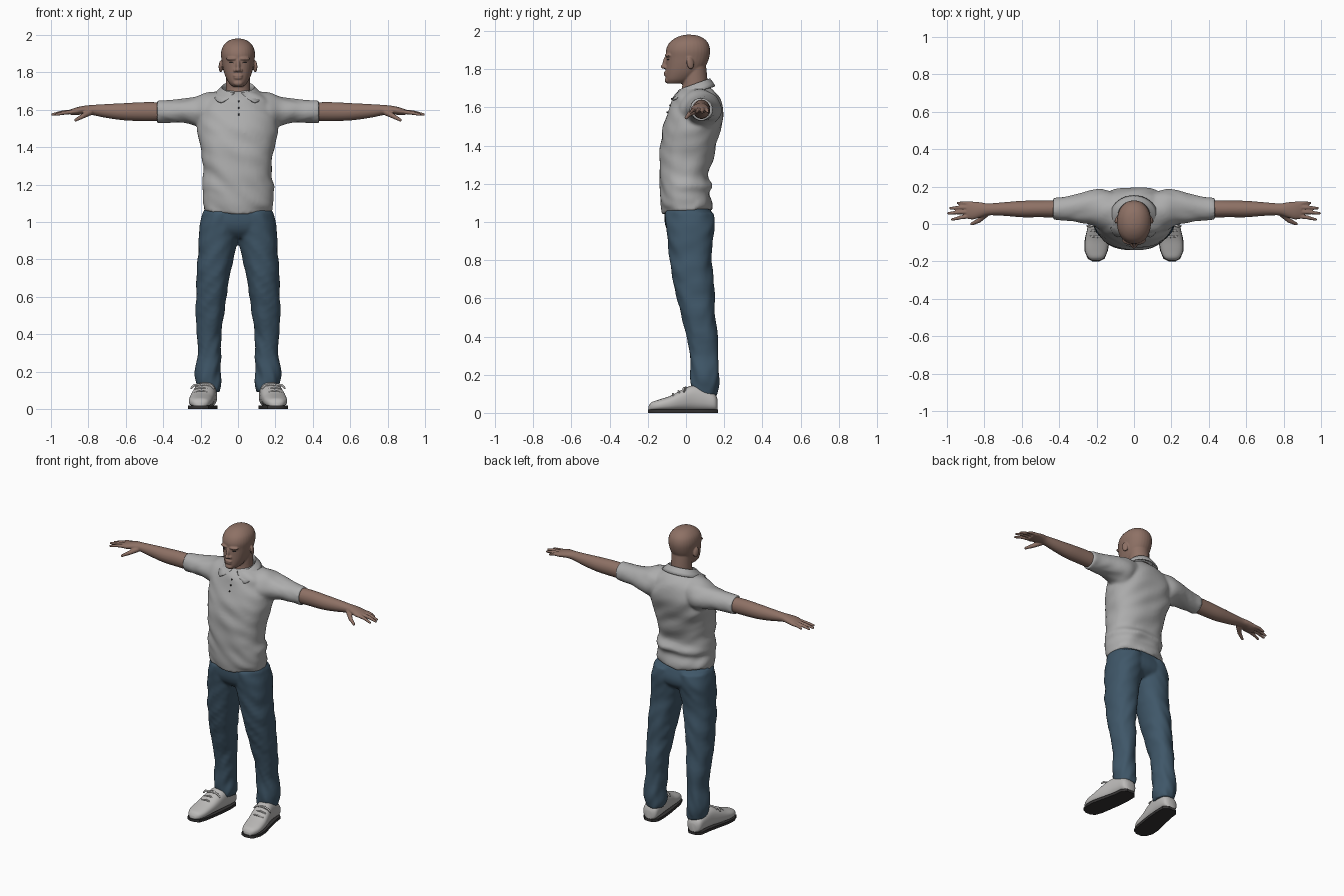
import bpy, bmesh, math
from mathutils import Vector, Matrix, noise


def material(name, rgb):
    m = bpy.data.materials.new(name)
    m.diffuse_color = (*rgb, 1)
    return m


SKIN = material("skin", (0.27, 0.165, 0.13))
SHIRT = material("shirt_grey", (0.42, 0.42, 0.42))
DENIM = material("denim_blue", (0.05, 0.095, 0.14))
SHOE = material("shoe_grey", (0.50, 0.49, 0.48))
DARK = material("sole_dark", (0.035, 0.033, 0.033))


def loft(bm, secs, axis="z", n=32, power=2.0, steps=4, fold=0.0):
    """Closed tube through sections (t, u_min, u_max, v_min, v_max)."""
    rows = []
    for i in range(len(secs) - 1):
        p = [Vector(secs[min(max(i + k, 0), len(secs) - 1)]) for k in (-1, 0, 1, 2)]
        for s in range(steps):
            f = s / steps
            m1, m2 = (p[2] - p[0]) / 2, (p[3] - p[1]) / 2
            rows.append(p[1] * (2*f**3 - 3*f*f + 1) + m1 * (f**3 - 2*f*f + f)
                        + p[2] * (3*f*f - 2*f**3) + m2 * (f**3 - f*f))
    rows.append(Vector(secs[-1]))
    rings = []
    for t, u0, u1, v0, v1 in rows:
        ring = []
        for k in range(n):
            a = math.tau * k / n
            c, s = math.cos(a), math.sin(a)
            u = (u0 + u1) / 2 + (u1 - u0) / 2 * math.copysign(abs(c) ** (2 / power), c)
            v = (v0 + v1) / 2 + (v1 - v0) / 2 * math.copysign(abs(s) ** (2 / power), s)
            d = fold * noise.noise(Vector((c * 1.3, s * 1.3, t * 14 + c * 1.5)))
            u, v = u + d * c, v + d * s
            ring.append(bm.verts.new({"z": (u, v, t), "x": (t, u, v), "y": (u, t, v)}[axis]))
        rings.append(ring)
    faces = [bm.faces.new(rings[0]), bm.faces.new(rings[-1])]
    for a, b in zip(rings, rings[1:]):
        faces += [bm.faces.new((a[k], a[(k+1) % n], b[(k+1) % n], b[k])) for k in range(n)]
    bmesh.ops.recalc_face_normals(bm, faces=faces)


def ball(bm, loc, size, tilt=(0, 0, 0)):
    rot = Matrix.Rotation(tilt[0], 4, "X") @ Matrix.Rotation(tilt[1], 4, "Y") @ Matrix.Rotation(tilt[2], 4, "Z")
    bmesh.ops.create_uvsphere(bm, u_segments=20, v_segments=12, radius=1,
                              matrix=Matrix.Translation(loc) @ rot @ Matrix.Diagonal((*size, 1)))


def limb(bm, points):
    """Round tapered chain through (x, y, z, radius)."""
    for a, b in zip(points, points[1:]):
        va, vb = Vector(a[:3]), Vector(b[:3])
        d = vb - va
        m = Matrix.Translation((va + vb) / 2) @ d.to_track_quat("Z", "Y").to_matrix().to_4x4()
        bmesh.ops.create_cone(bm, cap_ends=True, segments=14, radius1=a[3], radius2=b[3], depth=d.length, matrix=m)
        ball(bm, vb, (b[3],) * 3)


def mirror_x(bm):
    geo = bmesh.ops.duplicate(bm, geom=bm.verts[:] + bm.edges[:] + bm.faces[:])["geom"]
    bmesh.ops.scale(bm, vec=(-1, 1, 1), verts=[g for g in geo if isinstance(g, bmesh.types.BMVert)])
    bmesh.ops.reverse_faces(bm, faces=[g for g in geo if isinstance(g, bmesh.types.BMFace)])


def finish(bm, name, mats, voxel=0, smooth=0, angle=50):
    me = bpy.data.meshes.new(name)
    bm.to_mesh(me)
    bm.free()
    ob = bpy.data.objects.new(name, me)
    bpy.context.collection.objects.link(ob)
    for m in mats:
        me.materials.append(m)
    if voxel:
        r = ob.modifiers.new("blend", "REMESH")
        r.mode, r.voxel_size, r.use_smooth_shade = "VOXEL", voxel, True
        s = ob.modifiers.new("soften", "SMOOTH")
        s.factor, s.iterations = 0.5, smooth
    else:
        bpy.context.view_layer.objects.active = ob
        ob.select_set(True)
        bpy.ops.object.shade_smooth_by_angle(angle=math.radians(angle))
        ob.select_set(False)
    return ob


# Shirt: sleeves mirrored, then blended with the torso
bm = bmesh.new()
loft(bm, [(0.10, -0.04, 0.17, 1.50, 1.70), (0.17, -0.035, 0.185, 1.49, 1.69),
          (0.23, -0.005, 0.18, 1.515, 1.67), (0.30, 0.01, 0.165, 1.53, 1.66),
          (0.38, 0.018, 0.145, 1.53, 1.65), (0.432, 0.02, 0.14, 1.53, 1.648)], "x", fold=0.006)
mirror_x(bm)
loft(bm, [(1.04, -0.185, 0.185, -0.118, 0.132), (1.10, -0.187, 0.190, -0.130, 0.135),
          (1.15, -0.180, 0.188, -0.137, 0.125), (1.19, -0.192, 0.195, -0.138, 0.142),
          (1.24, -0.188, 0.180, -0.138, 0.120), (1.32, -0.190, 0.185, -0.138, 0.135),
          (1.40, -0.202, 0.198, -0.134, 0.158), (1.48, -0.215, 0.212, -0.122, 0.183),
          (1.55, -0.215, 0.215, -0.100, 0.193), (1.61, -0.200, 0.200, -0.078, 0.186),
          (1.66, -0.165, 0.165, -0.062, 0.170), (1.695, -0.11, 0.11, -0.03, 0.14),
          (1.705, -0.08, 0.08, 0.0, 0.12)], power=2.3, n=48, fold=0.012)
for v in bm.verts:  # hem dips at the front centre
    if v.co.z < 1.08:
        v.co.z += 0.018 * min(1, (v.co.x / 0.17) ** 2) + (0.02 if v.co.y > 0.05 else 0)
finish(bm, "shirt", [SHIRT], 0.009, 4)

# Collar: folded band, open at the front, with pointed wings
bm = bmesh.new()
rows = []
for k in range(33):
    t = -1 + 2 * k / 32
    a = math.radians(-90 + 180) + t * math.radians(166)
    c, s = math.cos(a), math.sin(a)
    wing = max(0, abs(t) - 0.62) / 0.38
    tilt = 0.03 * s
    rows.append([bm.verts.new(p) for p in (
        (0.076 * c, 0.042 + 0.074 * s, 1.685 + tilt),
        (0.088 * c, 0.042 + 0.084 * s, 1.718 + tilt),
        (0.108 * c + 0.02 * wing * math.copysign(1, c), 0.042 + 0.098 * s, 1.697 + tilt - 0.01 * wing),
        (0.125 * c + 0.06 * wing * math.copysign(1, c), 0.042 + (0.108 + 0.006 * wing) * s,
         1.680 + tilt - 0.012 * wing))])
for a, b in zip(rows, rows[1:]):
    for i in range(3):
        bm.faces.new((a[i], a[i+1], b[i+1], b[i]))
bmesh.ops.recalc_face_normals(bm, faces=bm.faces[:])
ob = finish(bm, "collar", [SHIRT])
sol = ob.modifiers.new("cloth", "SOLIDIFY")
sol.thickness, sol.offset = 0.009, 0

# Neck opening slit and buttons down the chest
bm = bmesh.new()
for z, y in ((1.645, -0.074), (1.61, -0.083), (1.575, -0.097)):
    ball(bm, (0.004, y, z), (0.005, 0.005, 0.005))
finish(bm, "buttons", [DARK])

# Trousers: two legs and hips, blended
bm = bmesh.new()
loft(bm, [(0.09, 0.100, 0.212, 0.035, 0.165), (0.14, 0.092, 0.225, 0.026, 0.172),
          (0.20, 0.092, 0.228, 0.024, 0.172), (0.30, 0.092, 0.218, 0.018, 0.168),
          (0.42, 0.084, 0.222, 0.000, 0.163), (0.55, 0.068, 0.225, -0.035, 0.152),
          (0.68, 0.048, 0.222, -0.066, 0.145), (0.80, 0.024, 0.217, -0.084, 0.138),
          (0.90, 0.002, 0.212, -0.096, 0.142), (0.98, -0.01, 0.203, -0.105, 0.152),
          (1.05, -0.01, 0.190, -0.105, 0.140)], power=2.2, fold=0.009)
mirror_x(bm)
loft(bm, [(0.915, -0.10, 0.10, -0.06, 0.10), (0.95, -0.19, 0.19, -0.095, 0.140),
          (1.00, -0.200, 0.200, -0.112, 0.150), (1.07, -0.180, 0.180, -0.112, 0.128)], power=2.4)
finish(bm, "trousers", [DENIM], 0.009, 4)

# Arms and hands
bm = bmesh.new()
loft(bm, [(0.40, 0.034, 0.128, 1.540, 1.640), (0.50, 0.036, 0.126, 1.540, 1.641),
          (0.60, 0.036, 0.124, 1.543, 1.636), (0.70, 0.044, 0.116, 1.556, 1.631),
          (0.78, 0.046, 0.110, 1.572, 1.626), (0.82, 0.036, 0.116, 1.576, 1.622),
          (0.86, 0.024, 0.120, 1.572, 1.614), (0.895, 0.028, 0.120, 1.572, 1.602)], "x", 24)
for pts in ([(0.87, 0.109, 1.590, .012), (0.91, 0.112, 1.588, .0095), (0.942, 0.112, 1.577, .007)],
            [(0.87, 0.089, 1.592, .013), (0.935, 0.088, 1.587, .0100), (0.982, 0.084, 1.574, .0075)],
            [(0.87, 0.067, 1.592, .013), (0.94, 0.062, 1.586, .0105), (0.992, 0.057, 1.575, .0075)],
            [(0.87, 0.044, 1.590, .013), (0.93, 0.034, 1.584, .0100), (0.972, 0.024, 1.574, .0075)],
            [(0.79, 0.056, 1.588, .018), (0.83, 0.018, 1.566, .0130), (0.868, 0.0, 1.545, .0085)]):
    limb(bm, pts)
mirror_x(bm)
finish(bm, "arms_and_hands", [SKIN], 0.0045, 3)

# Head, neck and face features
bm = bmesh.new()
loft(bm, [(1.725, -0.030, 0.030, -0.098, 0.00), (1.745, -0.050, 0.050, -0.106, 0.03),
          (1.78, -0.068, 0.068, -0.107, 0.075), (1.82, -0.080, 0.080, -0.105, 0.105),
          (1.86, -0.087, 0.087, -0.104, 0.121), (1.90, -0.091, 0.091, -0.105, 0.126),
          (1.935, -0.083, 0.083, -0.090, 0.117), (1.96, -0.063, 0.063, -0.062, 0.095),
          (1.975, -0.038, 0.038, -0.030, 0.065), (1.981, -0.010, 0.010, 0.0, 0.03)], power=2.15)
loft(bm, [(1.65, -0.075, 0.075, -0.045, 0.12), (1.70, -0.066, 0.066, -0.022, 0.114),
          (1.75, -0.064, 0.064, -0.018, 0.112), (1.82, -0.064, 0.064, -0.01, 0.105)])
ball(bm, (0, -0.108, 1.838), (0.011, 0.014, 0.036), (-0.25, 0, 0))     # nose bridge
ball(bm, (0, -0.117, 1.814), (0.014, 0.015, 0.012))                     # nose tip
ball(bm, (0, -0.106, 1.783), (0.027, 0.011, 0.006))                     # upper lip
ball(bm, (0, -0.105, 1.770), (0.023, 0.011, 0.007))                     # lower lip
ball(bm, (0, -0.098, 1.742), (0.025, 0.014, 0.015))                     # chin
for s in (-1, 1):
    ball(bm, (s * 0.016, -0.106, 1.810), (0.009, 0.011, 0.009))         # nostril
    ball(bm, (s * 0.036, -0.096, 1.873), (0.030, 0.013, 0.009), (0, 0, s * 0.3))   # brow
    ball(bm, (s * 0.092, 0.022, 1.832), (0.010, 0.020, 0.033), (0.2, 0, s * 0.35))  # ear
finish(bm, "head", [SKIN], 0.0045, 3)

# Eye slits
bm = bmesh.new()
for s in (-1, 1):
    ball(bm, (s * 0.036, -0.0945, 1.852), (0.014, 0.004, 0.003), (0, 0, s * 0.35))
finish(bm, "eyes", [DARK])

# Shoes: uppers, laces, soles
bm = bmesh.new()
loft(bm, [(-0.196, 0.185, 0.222, 0.012, 0.035), (-0.18, 0.160, 0.245, 0.010, 0.056),
          (-0.14, 0.142, 0.262, 0.010, 0.070), (-0.08, 0.132, 0.260, 0.010, 0.090),
          (-0.02, 0.122, 0.248, 0.010, 0.122), (0.04, 0.116, 0.232, 0.010, 0.145),
          (0.10, 0.112, 0.222, 0.010, 0.130), (0.15, 0.116, 0.214, 0.010, 0.100),
          (0.166, 0.140, 0.190, 0.012, 0.070)], "y", 28, 2.5)
mirror_x(bm)
finish(bm, "shoes", [SHOE])

bm = bmesh.new()
for y, z in ((-0.065, 0.099), (-0.035, 0.115), (-0.005, 0.131)):
    x = 0.190 - 0.1 * y * 0.8
    limb(bm, [(x - 0.036, y, z - 0.010, .005), (x, y - 0.004, z, .005), (x + 0.036, y, z - 0.010, .005)])
limb(bm, [(0.19, 0.0, 0.132, .006), (0.235, -0.012, 0.128, .006), (0.25, -0.01, 0.112, .005)])
limb(bm, [(0.19, 0.0, 0.132, .006), (0.145, -0.012, 0.128, .006), (0.13, -0.01, 0.112, .005)])
mirror_x(bm)
finish(bm, "laces", [SHOE])

bm = bmesh.new()
outline = [(-0.20, .185, .222), (-0.185, .157, .248), (-0.14, .139, .266), (-0.08, .129, .263),
           (0.0, .117, .244), (0.08, .110, .226), (0.14, .112, .219), (0.168, .138, .192)]
loops = []
for z in (0.0, 0.018):
    loops.append([bm.verts.new((a, y, z)) for y, a, b in outline]
                 + [bm.verts.new((b, y, z)) for y, a, b in reversed(outline)])
for lp in loops:
    bm.faces.new(lp)
n = len(loops[0])
for k in range(n):
    bm.faces.new((loops[0][k], loops[0][(k+1) % n], loops[1][(k+1) % n], loops[1][k]))
bmesh.ops.recalc_face_normals(bm, faces=bm.faces[:])
mirror_x(bm)
finish(bm, "soles", [DARK], angle=40)
